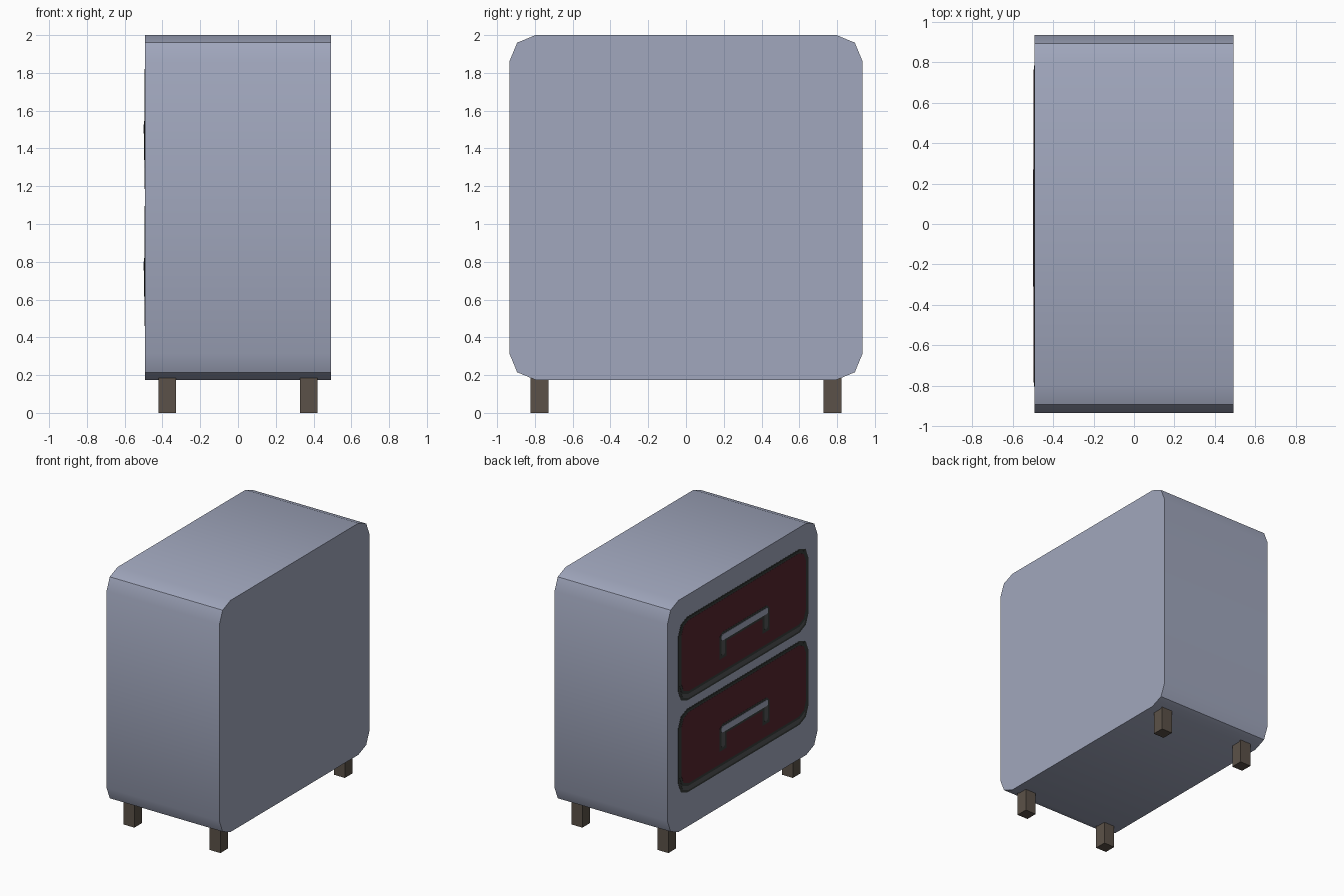
import bpy, bmesh, math

if "Cube" in bpy.data.objects:
    bpy.data.objects.remove(bpy.data.objects["Cube"])


def material(name, col):
    m = bpy.data.materials.new(name)
    m.diffuse_color = (*col, 1)
    m.use_nodes = True
    m.node_tree.nodes["Principled BSDF"].inputs["Base Color"].default_value = m.diffuse_color
    return m


GREY = material("blue grey paint", (0.355, 0.387, 0.51))
BROWN = material("brown wood", (0.105, 0.083, 0.065))
MAROON = material("maroon panel", (0.092, 0.018, 0.028))
DARK = material("dark outline", (0.04, 0.046, 0.042))
CHARCOAL = material("charcoal edge", (0.085, 0.09, 0.095))
X = 0.492


def rounded_rect(hy, z0, z1, r, segs=2, cy0=0.0):
    """Rounded rectangle outline in the y-z plane."""
    pts = []
    corners = [(hy - r, z1 - r), (r - hy, z1 - r), (r - hy, z0 + r), (hy - r, z0 + r)]
    for i, (cy, cz) in enumerate(corners):
        for k in range(segs + 1):
            a = math.pi / 2 * (i + k / segs)
            pts.append((cy0 + cy + r * math.cos(a), cz + r * math.sin(a)))
    return pts


def prism(name, outline, x0, x1, mat):
    """Extrude a y-z outline along x."""
    bm = bmesh.new()
    a = [bm.verts.new((x0, y, z)) for y, z in outline]
    b = [bm.verts.new((x1, y, z)) for y, z in outline]
    n = len(a)
    bm.faces.new(a)
    bm.faces.new(b[::-1])
    for i in range(n):
        j = (i + 1) % n
        bm.faces.new((a[i], a[j], b[j], b[i]))
    bmesh.ops.recalc_face_normals(bm, faces=bm.faces)
    me = bpy.data.meshes.new(name)
    bm.to_mesh(me)
    bm.free()
    me.materials.append(mat)
    ob = bpy.data.objects.new(name, me)
    bpy.context.collection.objects.link(ob)
    return ob


def plate(name, outline, layer, mat):
    """Thin painted layer on the -x side; higher layers lie on top."""
    return prism(name, outline, -X - 0.001 * layer, -X + 0.002, mat)


def arch(w, top, bottom, t, c, cy):
    """Upside-down U outline with clipped upper corners."""
    pts = [(-w, bottom), (-w, top - c), (c - w, top), (w - c, top), (w, top - c),
           (w, bottom), (w - t, bottom), (w - t, top - t), (t - w, top - t), (t - w, bottom)]
    return [(y + cy, z) for y, z in pts]


# Cabinet body, rounded along its four long edges
body = prism("cabinet_body", rounded_rect(0.934, 0.175, 2.0, 0.137), -X, X, GREY)
bpy.ops.object.select_all(action='DESELECT')
body.select_set(True)
bpy.context.view_layer.objects.active = body
bpy.ops.object.shade_smooth_by_angle(angle=math.radians(30))

# Two flat drawers painted on the -x side
CY = -0.01
for label, z0 in (("lower", 0.445), ("upper", 1.17)):
    z1 = z0 + 0.66
    d = label + "_drawer_"
    plate(d + "outline", rounded_rect(0.81, z0, z1, 0.11, cy0=CY), 1, DARK)
    plate(d + "edge", rounded_rect(0.785, z0 + 0.015, z0 + 0.3, 0.10, cy0=CY), 2, CHARCOAL)
    plate(d + "inner_outline", rounded_rect(0.795, z0 + 0.05, z1 - 0.01, 0.10, cy0=CY), 3, DARK)
    plate(d + "front", rounded_rect(0.775, z0 + 0.07, z1 - 0.03, 0.09, cy0=CY), 4, MAROON)
    # Handle: dark outline, charcoal ends, grey bar
    h = z0 + 0.375
    plate(d + "handle_outline", arch(0.31, h, h - 0.205, 0.085, 0.03, CY - 0.01), 5, DARK)
    for s in (-1, 1):
        c = CY - 0.01 + s * 0.267
        plate(d + ("handle_end_left" if s > 0 else "handle_end_right"),
              rounded_rect(0.022, h - 0.185, h - 0.05, 0.02, cy0=c), 6, CHARCOAL)
    plate(d + "handle_bar", rounded_rect(0.29, h - 0.066, h - 0.018, 0.015, cy0=CY - 0.01), 7, GREY)

# Four square legs
for sx, nx in ((-1, "left"), (1, "right")):
    for sy, ny in ((-1, "front"), (1, "back")):
        c, h = sy * 0.775, 0.047
        prism(f"{ny}_{nx}_leg", [(c - h, 0), (c + h, 0), (c + h, 0.19), (c - h, 0.19)],
              sx * 0.375 - h, sx * 0.375 + h, BROWN)
